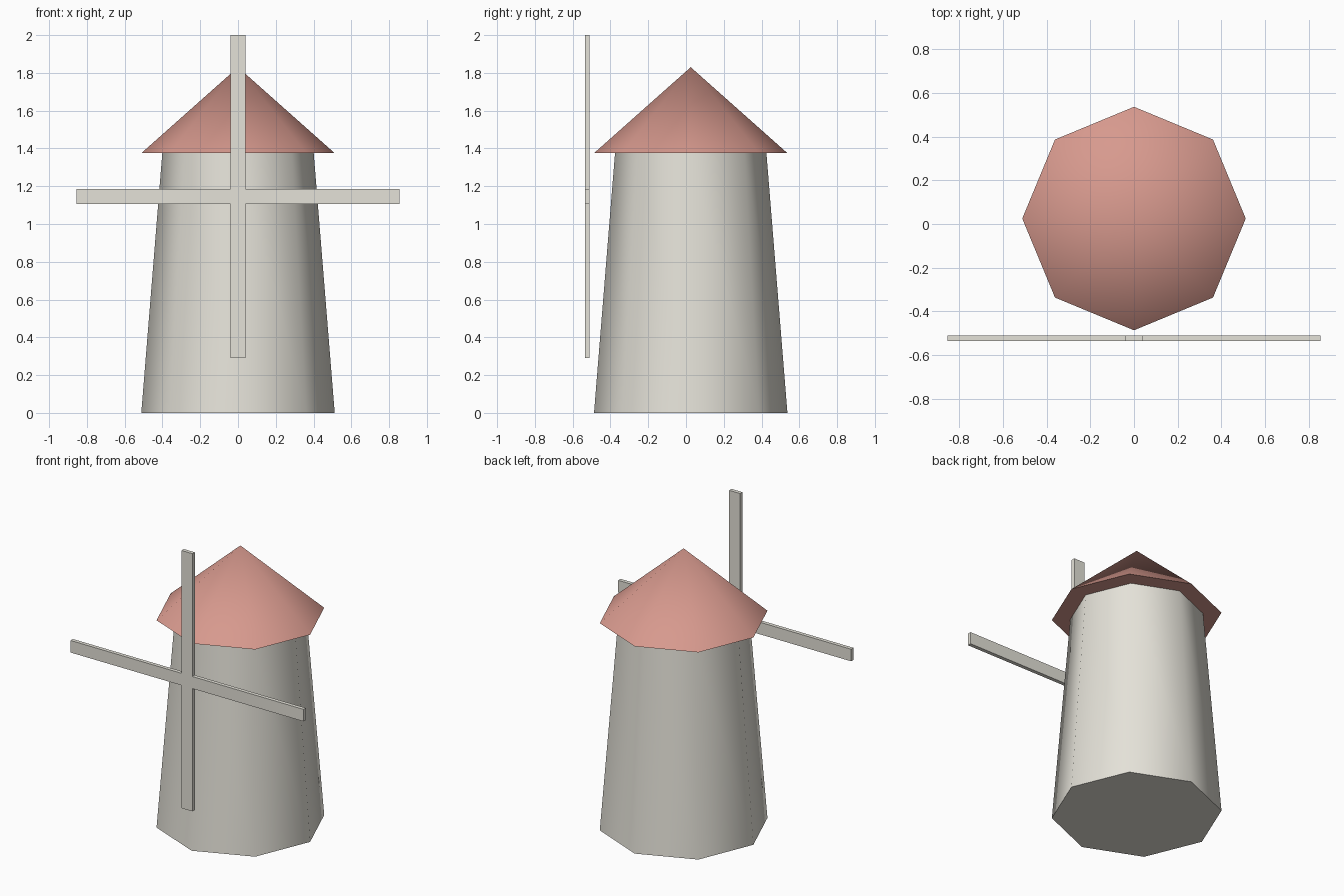
import bpy
import bmesh
import math

if "Cube" in bpy.data.objects:
    bpy.data.objects.remove(bpy.data.objects["Cube"])

CENTRE_Y = 0.025
SIDES = 8


def material(name, rgb):
    mat = bpy.data.materials.new(name)
    mat.diffuse_color = (*rgb, 1)
    mat.use_nodes = True
    mat.node_tree.nodes["Principled BSDF"].inputs["Base Color"].default_value = mat.diffuse_color
    return mat


def octagon_cone(name, r_bottom, r_top, z0, z1, mat):
    bpy.ops.mesh.primitive_cone_add(vertices=SIDES, radius1=r_bottom, radius2=r_top,
                                    depth=z1 - z0, location=(0, CENTRE_Y, (z0 + z1) / 2))
    obj = bpy.context.object
    obj.name = name
    obj.data.materials.append(mat)
    bpy.ops.object.shade_smooth_by_angle(angle=math.radians(60))
    return obj


cream = material("cream", (0.78, 0.76, 0.69))
red = material("roof_red", (0.68, 0.32, 0.27))

# Tapered tower, its top just tucked into the roof, and overhanging roof
octagon_cone("tower", 0.512, 0.40, 0.0, 1.385, cream)
octagon_cone("roof", 0.512, 0.0, 1.375, 1.83, red)

# Sails: one cross-shaped outline, extruded backwards
W, L, HUB_Z = 0.04, 0.855, 1.145
FRONT_Y, THICK = -0.535, 0.025
arm = [(W, W), (L, W), (L, -W)]
bm = bmesh.new()
verts = []
for i in range(4):
    a = -i * math.pi / 2
    c, s = math.cos(a), math.sin(a)
    for x, z in arm:
        verts.append(bm.verts.new((x * c - z * s, FRONT_Y, HUB_Z + x * s + z * c)))
face = bm.faces.new(verts)
ext = bmesh.ops.extrude_face_region(bm, geom=[face], use_keep_orig=True)
moved = [v for v in ext["geom"] if isinstance(v, bmesh.types.BMVert)]
bmesh.ops.translate(bm, verts=moved, vec=(0, THICK, 0))
bmesh.ops.recalc_face_normals(bm, faces=bm.faces)
mesh = bpy.data.meshes.new("sails")
bm.to_mesh(mesh)
bm.free()
mesh.materials.append(cream)
sails = bpy.data.objects.new("sails", mesh)
bpy.context.collection.objects.link(sails)
